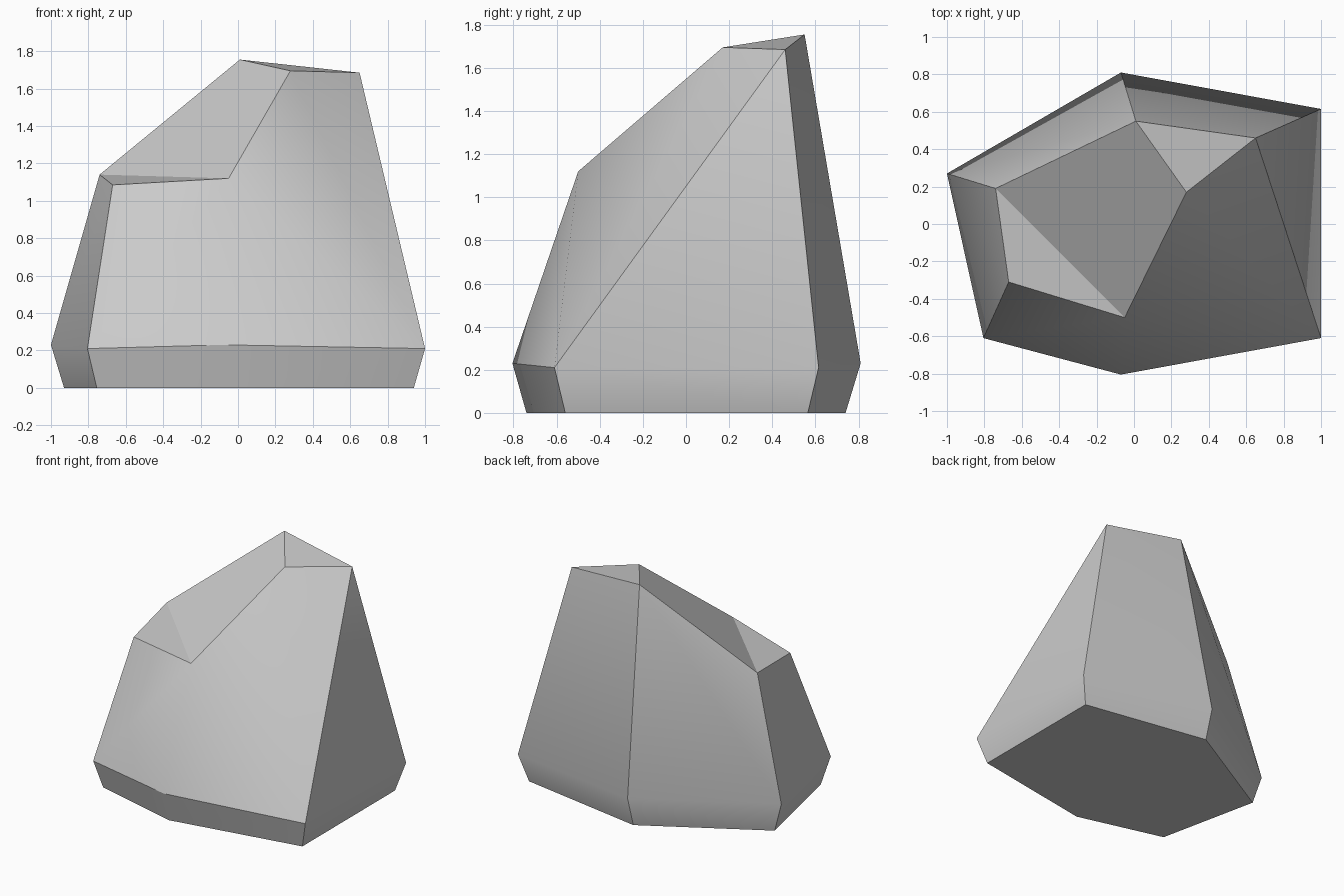
import bpy, bmesh, math
from mathutils import Vector

default = bpy.data.objects.get("Cube")
if default:
    bpy.data.objects.remove(default, do_unlink=True)

# Three six-sided rings, each counter-clockwise from the far right corner
BASE = [(-.93, .25, 0), (-.755, -.56, 0), (-.07, -.74, 0),
        (.94, -.56, 0), (.94, .565, 0), (-.07, .74, 0)]
BELT = [(-1, .27, .23), (-.805, -.61, .21), (-.07, -.805, .23),
        (1, -.61, .21), (1, .615, .21), (-.07, .81, .23)]
CROWN = [(-.74, .19, 1.14), (-.67, -.31, 1.085), (-.05, -.5, 1.12),
         (.28, .17, 1.695), (.65, .46, 1.685), (.01, .55, 1.755)]

bm = bmesh.new()
base, belt, crown = [[bm.verts.new(p) for p in ring] for ring in (BASE, BELT, CROWN)]


def convex_wall(a, b, c, d):
    """Split the wall a-b-c-d along the diagonal that bulges outward."""
    normal = (b.co - a.co).cross(c.co - a.co)
    if normal.dot(d.co - a.co) <= 0:
        tris = (a, b, c), (a, c, d)
    else:
        tris = (a, b, d), (b, c, d)
    for tri in tris:
        bm.faces.new(tri).smooth = True


# Foot band and tall upper walls
for low, high in ((base, belt), (belt, crown)):
    for i in range(6):
        j = (i + 1) % 6
        convex_wall(low[i], low[j], high[j], high[i])

# Underside and chipped top
bm.faces.new(base[::-1])
a, b, c, d, e, f = crown
for face in ((a, b, c), (a, c, d, f), (d, e, f)):
    bm.faces.new(face)

mesh = bpy.data.meshes.new("rock")
bm.to_mesh(mesh)
bm.free()
rock = bpy.data.objects.new("rock", mesh)
bpy.context.collection.objects.link(rock)

# Grey stone
stone = bpy.data.materials.new("grey stone")
stone.use_nodes = True
colour = (.6, .6, .6, 1)
stone.diffuse_color = colour
stone.node_tree.nodes["Principled BSDF"].inputs["Base Color"].default_value = colour
mesh.materials.append(stone)

# Soft walls, crisp corners, flat top and underside
bpy.ops.object.select_all(action='DESELECT')
rock.select_set(True)
bpy.context.view_layer.objects.active = rock
bpy.ops.object.shade_smooth_by_angle(angle=math.radians(30.5))
for face in list(mesh.polygons)[-4:]:
    face.use_smooth = False
